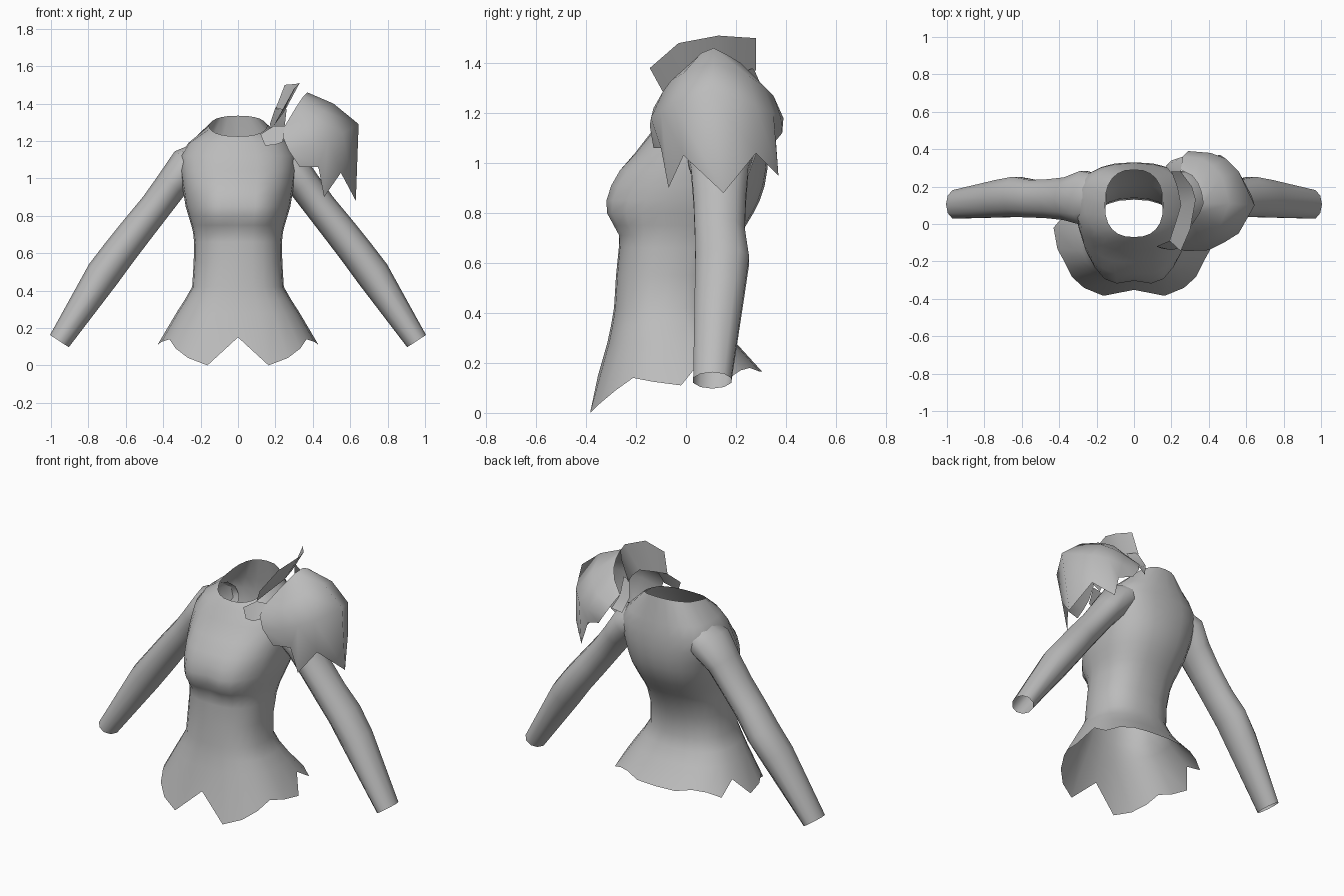
import bpy, bmesh, math

fabric = bpy.data.materials.new("grey_fabric")
fabric.diffuse_color = (0.5, 0.5, 0.5, 1)


def loft(name, rows, closed=True, angle=60):
    """Skin a list of equal-length point rows into an open shell."""
    bm = bmesh.new()
    grid = [[bm.verts.new(p) for p in row] for row in rows]
    n = len(grid[0])
    for a, b in zip(grid, grid[1:]):
        for i in range(n if closed else n - 1):
            j = (i + 1) % n
            bm.faces.new((a[i], a[j], b[j], b[i]))
    bmesh.ops.recalc_face_normals(bm, faces=bm.faces[:])
    me = bpy.data.meshes.new(name)
    bm.to_mesh(me)
    bm.free()
    me.materials.append(fabric)
    ob = bpy.data.objects.new(name, me)
    bpy.context.collection.objects.link(ob)
    bpy.ops.object.select_all(action='DESELECT')
    ob.select_set(True)
    bpy.context.view_layer.objects.active = ob
    bpy.ops.object.shade_smooth_by_angle(angle=math.radians(angle))
    return ob


N = 24


def soft(v, p=0.82):
    return math.copysign(abs(v) ** p, v)


def section(t, hw, yf, yb, yc):
    """Point on a squarish oval; t = 0 is the front."""
    s, c = soft(math.sin(t)), soft(math.cos(t))
    return hw * s, yc - c * ((yc - yf) if c > 0 else (yb - yc))


def bust(x, z):
    sz = 0.065 if z < 0.81 else 0.12
    g = sum(math.exp(-((x - m) / 0.085) ** 2 / 2) for m in (-0.125, 0.125))
    return 0.083 * g * math.exp(-((z - 0.81) / sz) ** 2 / 2)


# torso: height, half width, front y, back y, y of widest point
body = [
    (0.28, 0.33, -0.315, 0.20, -0.05), (0.35, 0.285, -0.30, 0.155, -0.07),
    (0.42, 0.245, -0.288, 0.13, -0.08), (0.55, 0.237, -0.28, 0.14, -0.07),
    (0.66, 0.235, -0.265, 0.185, -0.05), (0.71, 0.24, -0.25, 0.215, -0.03),
    (0.75, 0.25, -0.245, 0.24, -0.01), (0.80, 0.265, -0.245, 0.27, 0.0),
    (0.85, 0.28, -0.25, 0.295, 0.02), (0.91, 0.29, -0.25, 0.315, 0.04),
    (0.97, 0.30, -0.24, 0.325, 0.07), (1.04, 0.31, -0.195, 0.33, 0.10),
    (1.12, 0.31, -0.14, 0.325, 0.12), (1.19, 0.265, -0.10, 0.315, 0.13)]
# ragged hem heights from front to back, one per 15 degrees
hem_z = [0.15, 0.0, 0.04, 0.09, 0.14, 0.125, 0.11, 0.21, 0.14, 0.17, 0.18, 0.165, 0.165]

angles = [2 * math.pi * i / N for i in range(N)]
hem, rows = [], []
for i, t in enumerate(angles):
    z = hem_z[min(i, N - i)]
    f = (0.28 - z) / 0.28
    x0, y0 = section(t, *body[0][1:])
    x1, y1 = section(t, 0.495, -0.395, 0.455, 0.0)
    hem.append((x0 + f * (x1 - x0), y0 + f * (y1 - y0), z))
rows.append(hem)
for z, *dims in body:
    ring = []
    for t in angles:
        x, y = section(t, *dims)
        if math.cos(t) > 0.05:
            y -= bust(x, z) * min(1, math.cos(t) * 2)
        ring.append((x, y, z))
    rows.append(ring)
# neckline rises towards the back
rows.append([(*section(t, 0.155, -0.07, 0.29, 0.10), 1.28 - 0.055 * math.cos(t))
             for t in angles])
loft("bodice", rows)

# sleeves: centre x, y, z, radius across, radius front to back
arm = [(0.19, 0.14, 1.11, 0.09, 0.13), (0.27, 0.14, 1.065, 0.105, 0.15),
       (0.355, 0.135, 0.965, 0.088, 0.12), (0.44, 0.135, 0.85, 0.085, 0.11),
       (0.54, 0.135, 0.725, 0.088, 0.105), (0.63, 0.145, 0.61, 0.09, 0.113),
       (0.72, 0.135, 0.49, 0.092, 0.105), (0.955, 0.105, 0.13, 0.06, 0.08)]
for side, label in ((-1, "sleeve_a"), (1, "sleeve_b")):
    rows = []
    for k, (x, y, z, r, ry) in enumerate(arm):
        p, q = arm[max(k - 1, 0)], arm[min(k + 1, len(arm) - 1)]
        dx, dz = q[0] - p[0], q[2] - p[2]
        l = math.hypot(dx, dz)
        ring = []
        for i in range(10):
            a = 2 * math.pi * i / 10
            u = r * math.cos(a)
            ring.append((side * (x - u * dz / l), y + ry * math.sin(a), z + u * dx / l))
        rows.append(ring)
    loft(label, rows)

# shoulder guard: ribs running from the inner edge down to the torn hem
ribs = [
    [(.25, -.08, 1.28), (.24, -.13, 1.22), (.27, -.145, 1.15), (.33, -.13, 1.06)],
    [(.31, 0, 1.38), (.36, -.09, 1.29), (.40, -.14, 1.18), (.43, -.10, 1.06)],
    [(.33, .03, 1.41), (.41, -.06, 1.33), (.48, -.10, 1.21), (.46, -.07, .90)],
    [(.35, .06, 1.44), (.46, -.01, 1.36), (.56, -.05, 1.24), (.55, -.01, 1.03)],
    [(.37, .11, 1.46), (.51, .11, 1.40), (.645, .10, 1.29), (.63, .15, .88)],
    [(.36, .17, 1.43), (.47, .25, 1.35), (.56, .28, 1.23), (.56, .28, 1.04)],
    [(.34, .22, 1.40), (.42, .31, 1.31), (.49, .35, 1.20), (.46, .37, .95)],
    [(.31, .26, 1.35), (.36, .35, 1.27), (.41, .38, 1.18), (.42, .36, 1.09)],
    [(.25, .29, 1.28), (.26, .36, 1.24), (.29, .39, 1.18), (.33, .385, 1.12)]]
loft("shoulder_guard", ribs, closed=False, angle=70)

# upright neck guard beside the shoulder guard
loft("neck_guard", [
    [(.19, -.09, 1.28), (.22, 0, 1.32), (.25, .10, 1.36), (.23, .20, 1.37), (.20, .28, 1.37)],
    [(.25, -.145, 1.38), (.30, -.03, 1.48), (.33, .13, 1.51), (.31, .20, 1.505),
     (.25, .28, 1.50)]], closed=False)

# torn straps fixing the guards to the bodice, front and back
loft("front_strap", [[(.12, -.12, 1.235), (.19, -.09, 1.28), (.25, -.08, 1.28)],
                     [(.145, -.13, 1.175), (.20, -.14, 1.18), (.24, -.13, 1.195)]], closed=False)
loft("back_strap", [[(.20, .27, 1.38), (.17, .31, 1.29), (.20, .34, 1.20)],
                    [(.26, .24, 1.37), (.25, .29, 1.28), (.26, .36, 1.22)]], closed=False)
